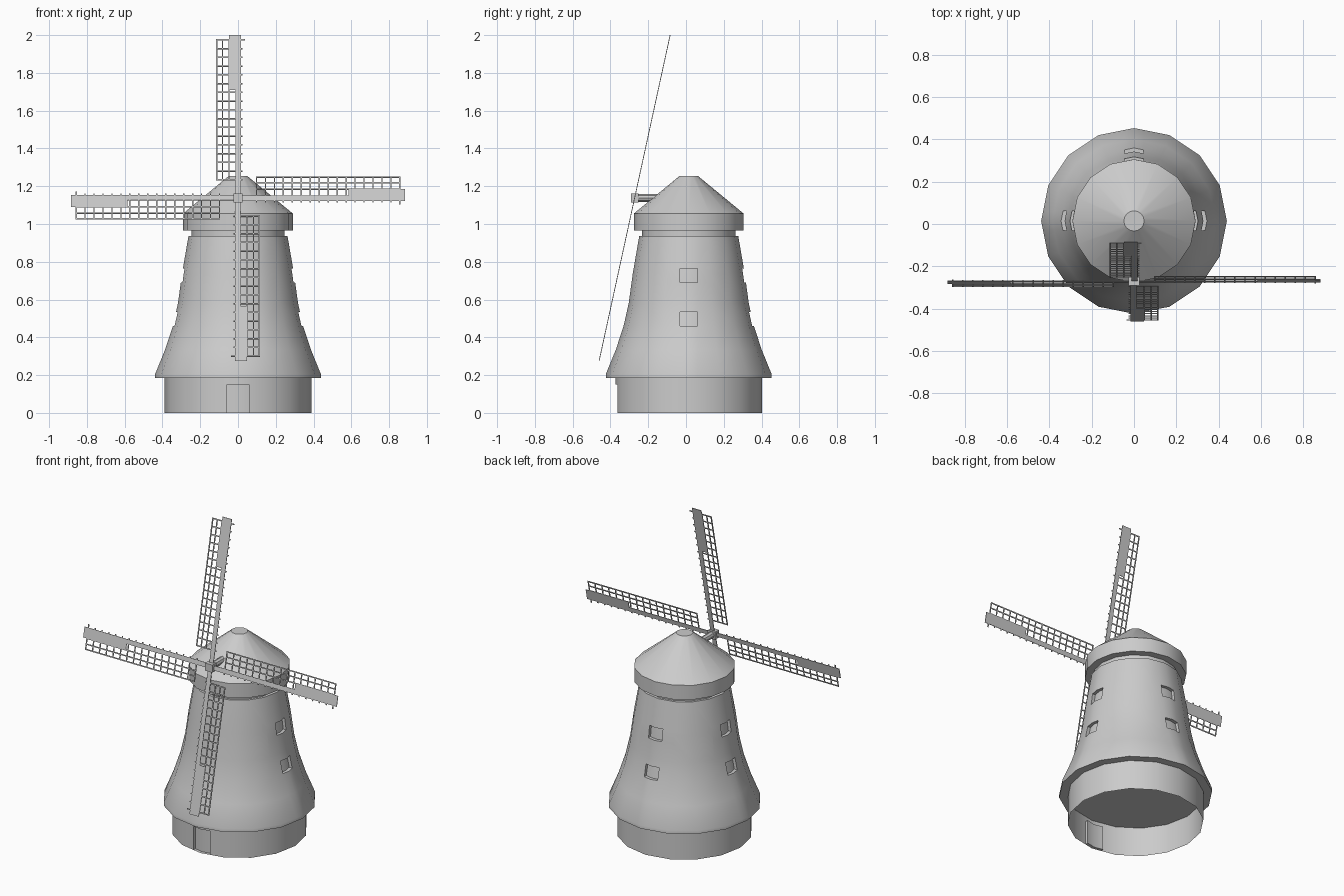
import bpy, bmesh, math
from mathutils import Matrix, Vector

old = bpy.data.objects.get("Cube")
if old:
    bpy.data.objects.remove(old, do_unlink=True)

AXIS_Y = 0.0145
HUB = Vector((0, -0.272, 1.1376))
TILT = math.radians(-12.3)

grey = bpy.data.materials.new("plain_grey")
grey.use_nodes = True
grey.diffuse_color = (0.6, 0.6, 0.6, 1)
grey.node_tree.nodes["Principled BSDF"].inputs["Base Color"].default_value = (0.6, 0.6, 0.6, 1)


def finish(bm, name, matrix, smooth=False):
    mesh = bpy.data.meshes.new(name)
    bm.to_mesh(mesh)
    bm.free()
    mesh.materials.append(grey)
    obj = bpy.data.objects.new(name, mesh)
    obj.matrix_world = matrix
    bpy.context.collection.objects.link(obj)
    if smooth:
        bpy.ops.object.select_all(action='DESELECT')
        obj.select_set(True)
        bpy.context.view_layer.objects.active = obj
        bpy.ops.object.shade_smooth_by_angle(angle=math.radians(30))
    return obj


def lathe(profile, sides=16, bottom=True, top=True):
    """Turn (radius, height) points around z."""
    bm = bmesh.new()
    turns = [2 * math.pi * i / sides for i in range(sides)]
    rings = [[bm.verts.new((r * math.cos(a), r * math.sin(a), z)) for a in turns]
             for r, z in profile]
    for low, high in zip(rings, rings[1:]):
        for i in range(sides):
            j = (i + 1) % sides
            bm.faces.new((low[i], low[j], high[j], high[i]))
    if bottom:
        bm.faces.new(rings[0][::-1])
    if top:
        bm.faces.new(rings[-1])
    return bm


def recess(bm, angle, half, z0, z1, depth):
    """Cut a rectangle in the wall facing the angle and push it inwards."""
    out = Vector((math.cos(angle), math.sin(angle), 0))
    side = Vector((-out.y, out.x, 0))

    def facing():
        found = []
        for f in bm.faces:
            c = f.calc_center_median()
            flat = Vector((c.x, c.y, 0))
            if abs(f.normal.z) < 0.8 and flat.length > 0.1 and flat.normalized().dot(out) > 0.93:
                found.append(f)
        return found

    bm.normal_update()
    for point, normal in ((side * half, side), (side * -half, side),
                          (Vector((0, 0, z0)), Vector((0, 0, 1))),
                          (Vector((0, 0, z1)), Vector((0, 0, 1)))):
        faces = facing()
        geom = set(faces)
        for f in faces:
            geom.update(f.edges, f.verts)
        bmesh.ops.bisect_plane(bm, geom=list(geom), plane_co=point, plane_no=normal, dist=1e-5)
        bm.normal_update()
    panel = [f for f in facing()
             if abs(f.calc_center_median().dot(side)) < half
             and z0 < f.calc_center_median().z < z1]
    grown = bmesh.ops.extrude_face_region(bm, geom=panel)["geom"]
    bmesh.ops.delete(bm, geom=[f for f in panel if f.is_valid], context='FACES_ONLY')
    moved = [v for v in grown if isinstance(v, bmesh.types.BMVert)]
    bmesh.ops.translate(bm, verts=moved, vec=out * -depth)


def box(bm, x0, x1, y0, y1, z0, z1):
    size = Matrix.Diagonal((x1 - x0, y1 - y0, z1 - z0, 1))
    centre = Matrix.Translation(((x0 + x1) / 2, (y0 + y1) / 2, (z0 + z1) / 2))
    bmesh.ops.create_cube(bm, size=1, matrix=centre @ size)


centre = Matrix.Translation((0, AXIS_Y, 0))

# Base wall, open underneath, with a recessed door at the front
base = lathe([(0.389, 0), (0.389, 0.185)], bottom=False, top=False)
recess(base, -math.pi / 2, 0.058, 0, 0.15, 0.02)
finish(base, "base_wall", centre, True)

# Flared tower with two windows on the left, back and right
tower = lathe([(0.439, 0.185), (0.439, 0.205), (0.386, 0.335), (0.345, 0.46),
               (0.318, 0.58), (0.296, 0.74), (0.262, 0.937)])
for quarter in range(3):
    for sill in (0.46, 0.69):
        recess(tower, quarter * math.pi / 2, 0.046, sill, sill + 0.075, 0.02)
finish(tower, "tower", centre, True)

# Neck and cap
finish(lathe([(0.247, 0.93), (0.247, 0.97)]), "neck", centre, True)
finish(lathe([(0.291, 0.965), (0.291, 1.055), (0.048, 1.255)]), "cap", centre, True)

# Axle and hub
axle = lathe([(0.02, 0), (0.02, 0.2)], sides=8)
finish(axle, "axle", Matrix.Translation(HUB) @ Matrix.Rotation(-math.pi / 2, 4, 'X'), True)
hub = bmesh.new()
box(hub, -0.025, 0.025, -0.02, 0.02, -0.024, 0.024)
finish(hub, "hub", Matrix.Translation(HUB))

# Four lattice sails in one tilted plane
THIN = 0.002
BAR = 0.0035
START, END, TIP = 0.098, 0.857, 0.883
RUNGS = 17
for quarter in range(4):
    sail = bmesh.new()
    box(sail, -0.012, 0.016, -THIN, THIN, 0, TIP)
    box(sail, -0.048, -0.012, -THIN, THIN, 0.585, TIP)
    for x in (-0.113, -0.082, -0.048):
        box(sail, x - BAR, x + BAR, -THIN, THIN, START, END)
    for i in range(RUNGS):
        z = START + (END - START) * i / (RUNGS - 1)
        reach = 0.036 if i == RUNGS - 1 else 0.025
        box(sail, -0.1165, reach, -THIN * 0.9, THIN * 0.9, z - BAR, z + BAR)
    turn = Matrix.Rotation(quarter * math.pi / 2, 4, 'Y')
    finish(sail, f"sail_{quarter + 1}",
           Matrix.Translation(HUB) @ Matrix.Rotation(TILT, 4, 'X') @ turn)
